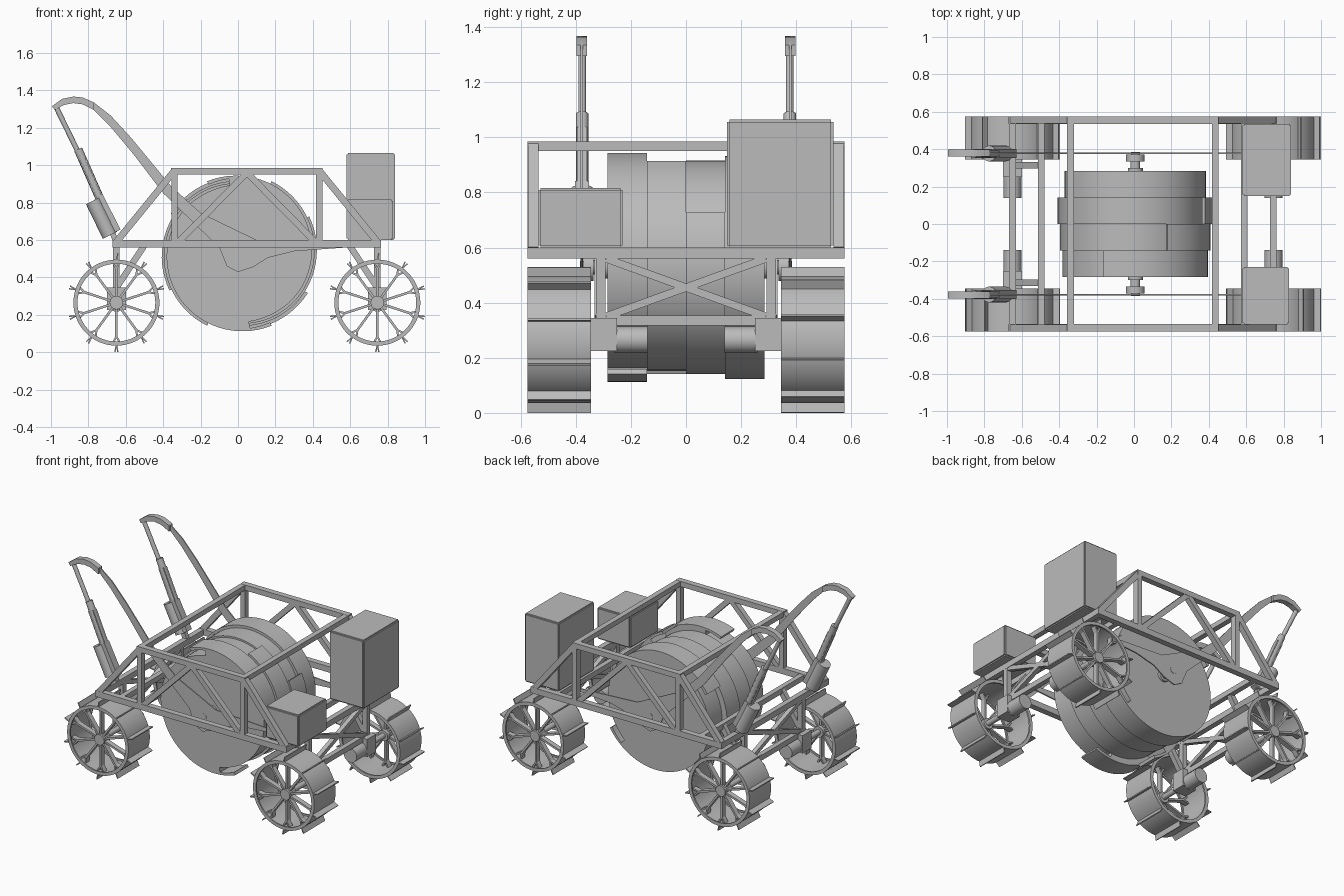
import bpy, bmesh
from math import sin, cos, pi, radians
from mathutils import Vector, Matrix

if "Cube" in bpy.data.objects:
    bpy.data.objects.remove(bpy.data.objects["Cube"])

grey = bpy.data.materials.new("plain_grey")
grey.use_nodes = True
grey.diffuse_color = (0.5, 0.5, 0.5, 1)
grey.node_tree.nodes["Principled BSDF"].inputs["Base Color"].default_value = (0.5, 0.5, 0.5, 1)

MID = 0.0475       # x midway between the axles
AXLE = 0.6975      # axle distance from MID
SIDE = 0.555       # y of the side trusses
parts = []


def finish(bm, name):
    bmesh.ops.recalc_face_normals(bm, faces=bm.faces)
    mesh = bpy.data.meshes.new(name)
    bm.to_mesh(mesh)
    bm.free()
    mesh.materials.append(grey)
    return place(mesh, name)


def place(mesh, name):
    obj = bpy.data.objects.new(name, mesh)
    bpy.context.scene.collection.objects.link(obj)
    parts.append(obj)
    return obj


def box(bm, center, size):
    m = Matrix.Translation(center) @ Matrix.Diagonal((*size, 1))
    bmesh.ops.create_cube(bm, size=1, matrix=m)


def along(p, q):
    """Matrix at the middle of p-q with its z axis along it and x axis near world y."""
    p, q = Vector(p), Vector(q)
    z = (q - p).normalized()
    side = Vector((0, 1, 0)) if abs(z.y) < 0.99 else Vector((1, 0, 0))
    y = z.cross(side).normalized()
    x = y.cross(z)
    rot = Matrix((x, y, z)).transposed().to_4x4()
    return Matrix.Translation((p + q) / 2) @ rot, (q - p).length


def beam(bm, p, q, w=0.04, d=None):
    m, length = along(p, q)
    bmesh.ops.create_cube(bm, size=1, matrix=m @ Matrix.Diagonal((d or w, w, length, 1)))


def rod(bm, p, q, r, sides=24):
    m, length = along(p, q)
    bmesh.ops.create_cone(bm, cap_ends=True, segments=sides, radius1=r, radius2=r,
                          depth=length, matrix=m)


def plate(bm, pts, y0, y1):
    """Extrude an x-z outline along y."""
    face = bm.faces.new([bm.verts.new((x, y0, z)) for x, z in pts])
    new = bmesh.ops.extrude_face_region(bm, geom=[face])["geom"]
    bmesh.ops.translate(bm, vec=(0, y1 - y0, 0),
                        verts=[v for v in new if isinstance(v, bmesh.types.BMVert)])


# Side trusses
for s, label in ((-1, "right"), (1, "left")):
    bm = bmesh.new()
    y = s * SIDE
    box(bm, (MID, y, 0.58), (2 * AXLE + 0.04, 0.04, 0.04))
    box(bm, (MID, y, 0.967), (0.81, 0.04, 0.036))
    for e in (-1, 1):
        box(bm, (MID + e * 0.387, y, 0.775), (0.034, 0.04, 0.36))
        beam(bm, (MID + e * AXLE, y, 0.59), (MID + e * 0.39, y, 0.967), 0.036, 0.038)
        beam(bm, (MID + e * 0.365, y, 0.59), (MID, y, 0.96), 0.034, 0.036)
    finish(bm, label + "_truss")

# Cross beams joining the trusses
bm = bmesh.new()
for e in (-1, 1):
    box(bm, (MID + e * AXLE, 0, 0.58), (0.036, 1.1, 0.04))
    box(bm, (MID + e * 0.5425, 0, 0.58), (0.034, 1.1, 0.036))
    box(bm, (MID + e * 0.387, 0, 0.967), (0.036, 1.1, 0.034))
finish(bm, "cross_beams")

# Axle frames, gearboxes and wheel motors
for e, label in ((-1, "arm_end"), (1, "cabinet_end")):
    x = MID + e * AXLE
    bm = bmesh.new()
    box(bm, (x, 0, 0.335), (0.034, 0.56, 0.036))
    for s in (-1, 1):
        beam(bm, (x, s * 0.31, 0.34), (x, s * 0.31, 0.57), 0.034)
        beam(bm, (x, s * 0.29, 0.35), (x, -s * 0.29, 0.56), 0.03, 0.028)
        beam(bm, (x, s * 0.315, 0.345), (MID + e * 0.5425, s * 0.315, 0.58), 0.034)
    finish(bm, label + "_axle_frame")
    bm = bmesh.new()
    for s in (-1, 1):
        box(bm, (x, s * 0.298, 0.285), (0.1, 0.096, 0.12))
        rod(bm, (x, s * 0.14, 0.265), (x, s * 0.26, 0.265), 0.048, 32)
        rod(bm, (x, s * 0.34, 0.265), (x, s * 0.53, 0.265), 0.018)
    finish(bm, label + "_wheel_drives")

# Wheel: lipped rim, spokes, hub and cleats
bm = bmesh.new()
profile = [(0.23, -0.115), (0.23, 0.115), (0.208, 0.115), (0.208, 0.105),
           (0.219, 0.105), (0.219, -0.105), (0.208, -0.105), (0.208, -0.115)]
ring = [bm.verts.new((r, y, 0)) for r, y in profile]
edges = [bm.edges.new((ring[i - 1], ring[i])) for i in range(len(ring))]
bmesh.ops.spin(bm, geom=ring + edges, cent=(0, 0, 0), axis=(0, 1, 0),
               angle=2 * pi, steps=60, use_merge=True)
bmesh.ops.remove_doubles(bm, verts=bm.verts, dist=0.0001)
rod(bm, (0, 0.03, 0), (0, 0.1, 0), 0.036)
for i in range(10):
    def polar(r, y, turn=0.0):
        a = i * pi / 5 + pi / 2 + turn
        return (r * cos(a), y, r * sin(a))
    beam(bm, polar(0.02, 0.07), polar(0.19, 0.07), 0.013, 0.035)
    for turn in (-0.1, 0.1):
        beam(bm, polar(0.18, 0.07), polar(0.223, 0.07, turn), 0.01, 0.035)
    beam(bm, polar(0.222, 0), polar(0.264, 0, 0.03), 0.007, 0.23)
wheel = finish(bm, "wheel_master")
parts.remove(wheel)
for e, end in ((-1, "arm_end"), (1, "cabinet_end")):
    for s, label in ((-1, "right"), (1, "left")):
        w = place(wheel.data, f"{end}_{label}_wheel")
        w.location = (MID + e * AXLE, s * 0.46, 0.265)
        w.rotation_euler.z = 0 if s > 0 else pi
bpy.data.objects.remove(wheel)


# Digging drum: four spiral rings, each with two undercut scoop lips
def spiral(lip):
    pts = []
    for start in (lip, lip - 180):
        curve = [(start - 180 * t / 36, 0.423 - 0.055 * t / 36) for t in range(37)]
        end = start - 180
        under = [(end - 4 * k, 0.368) for k in (1, 2, 3, 4)]
        over = [(end - 4 * k, 0.403) for k in (4, 3, 2, 1, 0)]
        pts += curve + under + over
    return [(0.007 + r * cos(radians(a)), 0.528 + r * sin(radians(a))) for a, r in pts]


for i, lip in enumerate((114, 66, 28, 150)):
    bm = bmesh.new()
    y = -0.284 + i * 0.142
    plate(bm, spiral(lip), y, y + 0.142)
    finish(bm, f"drum_ring_{i + 1}")

# Drum axle and bearings
bm = bmesh.new()
for s in (-1, 1):
    for y0, y1, r in ((0.28, 0.3, 0.04), (0.28, 0.36, 0.026), (0.335, 0.372, 0.05),
                      (0.37, 0.384, 0.024)):
        rod(bm, (0.007, s * y0, 0.528), (0.007, s * y1, 0.528), r)
finish(bm, "drum_axle")

# Lift arms: thin curved plates from the actuator tip past the hub to the cabinets
upper = [(-0.995, 1.315), (-0.94, 1.355), (-0.88, 1.367), (-0.83, 1.362), (-0.77, 1.335),
         (-0.68, 1.265), (-0.57, 1.145), (-0.36, 0.89), (-0.2, 0.745), (0.1, 0.6), (0.58, 0.575)]
lower = [(0.58, 0.56), (0.3, 0.54), (0.16, 0.505), (0.08, 0.455), (0.0, 0.428), (-0.06, 0.46),
         (-0.1, 0.56), (-0.2, 0.655), (-0.4, 0.85), (-0.56, 1.06), (-0.69, 1.215),
         (-0.77, 1.295), (-0.83, 1.325), (-0.88, 1.332), (-0.93, 1.322), (-0.98, 1.295)]
for s, label in ((-1, "right"), (1, "left")):
    bm = bmesh.new()
    plate(bm, upper + lower, s * 0.374, s * 0.382)
    finish(bm, label + "_lift_arm")
    bm = bmesh.new()
    plate(bm, upper[:5] + lower[-5:], s * 0.36, s * 0.398)
    finish(bm, label + "_arm_tip_sleeve")

    # Linear actuator with its parallel motor and foot
    bm = bmesh.new()
    y = s * 0.377
    rod(bm, (-0.972, y, 1.31), (-0.85, y, 1.06), 0.014)
    rod(bm, (-0.855, y, 1.085), (-0.685, y, 0.7), 0.023)
    beam(bm, (-0.83, y, 1.03), (-0.69, y, 0.71), 0.042, 0.036)
    finish(bm, label + "_actuator")
    bm = bmesh.new()
    rod(bm, (-0.775, y, 0.81), (-0.685, y, 0.625), 0.042, 32)
    beam(bm, (-0.745, y, 0.83), (-0.65, y, 0.645), 0.05, 0.05)
    beam(bm, (-0.68, y, 0.66), (-0.65, y, 0.585), 0.03)
    finish(bm, label + "_actuator_motor")

# Equipment cabinets with softened edges
for name, c, size in (("tall_cabinet", (0.71, 0.342, 0.832), (0.26, 0.386, 0.465)),
                      ("low_cabinet", (0.705, -0.383, 0.708), (0.25, 0.306, 0.216))):
    bm = bmesh.new()
    box(bm, c, size)
    bmesh.ops.bevel(bm, geom=bm.edges[:], offset=0.008, segments=2, affect='EDGES')
    finish(bm, name)

# Smooth round parts while keeping hard edges
bpy.ops.object.select_all(action='DESELECT')
for obj in parts:
    obj.select_set(True)
bpy.context.view_layer.objects.active = parts[0]
bpy.ops.object.shade_smooth_by_angle(angle=radians(30))
